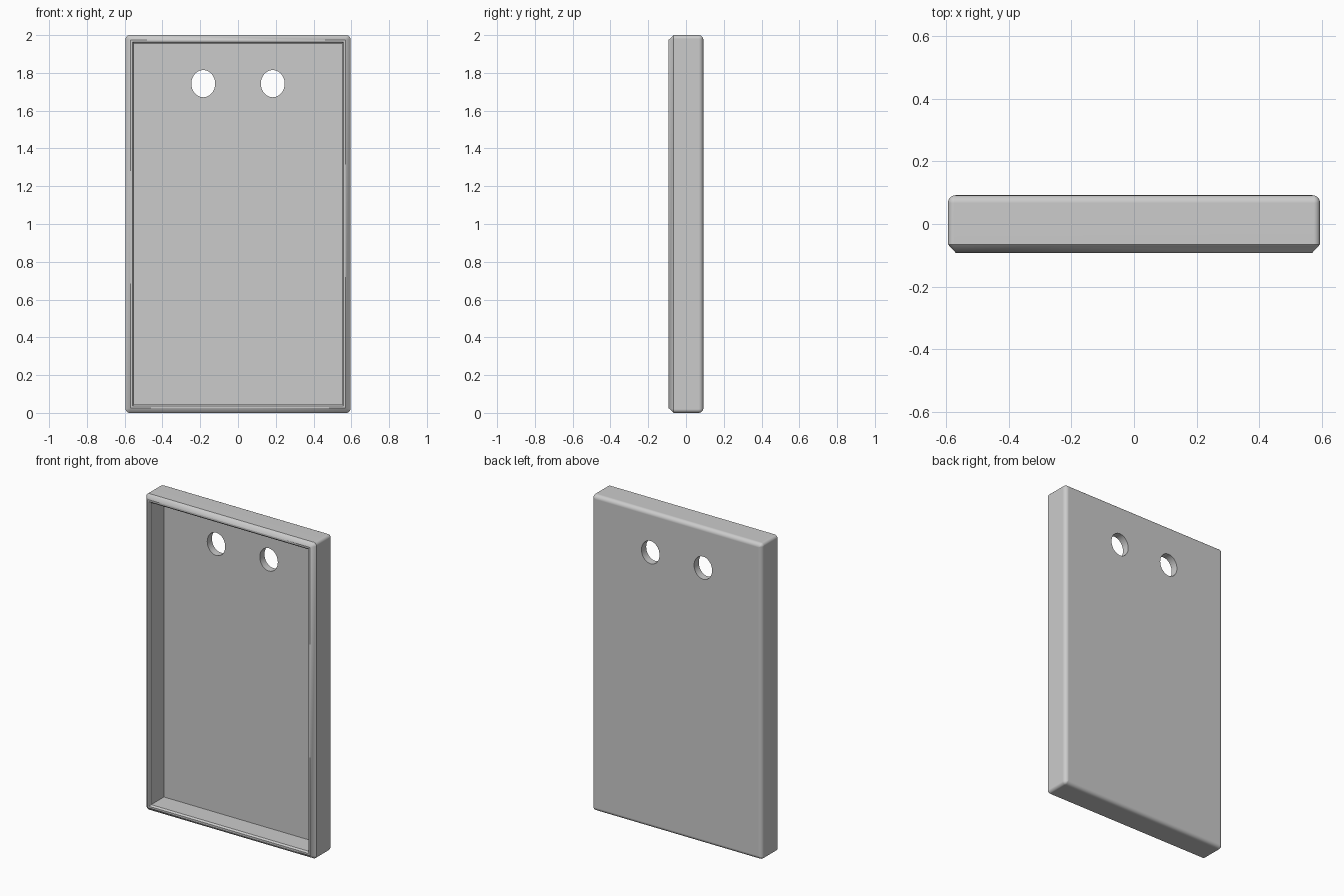
import bpy, bmesh, math

cube = bpy.data.objects.get("Cube")
if cube:
    bpy.data.objects.remove(cube, do_unlink=True)

HALF_W, HALF_D, HEIGHT = 0.595, 0.092, 2.0
CORNER, BACK_R, STEPS = 0.02, 0.025, 5

grey = bpy.data.materials.new("plain grey")
grey.use_nodes = True
colour = (0.6, 0.6, 0.6, 1)
grey.diffuse_color = colour
grey.node_tree.nodes["Principled BSDF"].inputs["Base Color"].default_value = colour


def ring(bm, inset, y):
    """Rounded rectangle in the xz plane, shrunk by inset."""
    r = max(CORNER - inset, 0.0)
    cx, cz = HALF_W - inset - r, HEIGHT / 2 - inset - r
    verts = []
    for k, (sx, sz) in enumerate([(1, 1), (-1, 1), (-1, -1), (1, -1)]):
        for s in range(STEPS + 1):
            a = math.pi / 2 * (k + s / STEPS)
            verts.append(bm.verts.new((sx * cx + r * math.cos(a), y,
                                       HEIGHT / 2 + sz * cz + r * math.sin(a))))
    return verts


# Section through the tray wall, from the inner floor over the rim to the back
profile = [(0.045, 0.045), (0.045, -0.082), (0.036, -0.092),
           (0.025, -0.092), (0.0, -0.065)]
for s in range(STEPS + 1):
    a = math.pi / 2 * s / STEPS
    profile.append((BACK_R * (1 - math.cos(a)),
                    HALF_D - BACK_R * (1 - math.sin(a))))

# Tray: bridge the rings, then close the floor and the back
bm = bmesh.new()
rings = [ring(bm, i, y) for i, y in profile]
for a, b in zip(rings, rings[1:]):
    for j in range(len(a)):
        k = (j + 1) % len(a)
        bm.faces.new((a[j], a[k], b[k], b[j]))
bm.faces.new(rings[0])
bm.faces.new(rings[-1])
bmesh.ops.remove_doubles(bm, verts=bm.verts, dist=1e-5)
bmesh.ops.recalc_face_normals(bm, faces=bm.faces)
mesh = bpy.data.meshes.new("tray")
bm.to_mesh(mesh)
bm.free()
tray = bpy.data.objects.new("tray", mesh)
bpy.context.collection.objects.link(tray)
mesh.materials.append(grey)

bpy.ops.object.select_all(action='DESELECT')

# Two oval holes through the back panel
for side, name in ((1, "left"), (-1, "right")):
    bpy.ops.mesh.primitive_cylinder_add(vertices=48, radius=1, depth=0.3,
                                        location=(side * 0.184, 0.07, 1.743),
                                        rotation=(math.pi / 2, 0, 0))
    cutter = bpy.context.object
    cutter.name = name + "_hole_cutter"
    cutter.scale = (0.063, 0.072, 1)
    cutter.hide_render = True
    cutter.data.materials.append(grey)
    bpy.context.view_layer.objects.active = tray
    cut = tray.modifiers.new(name + " hole", 'BOOLEAN')
    cut.operation, cut.solver, cut.object = 'DIFFERENCE', 'EXACT', cutter
    bpy.ops.object.modifier_apply(modifier=cut.name)
    bpy.data.objects.remove(cutter, do_unlink=True)

# Smooth the rounded edges, keep the flat panels flat
tray.select_set(True)
bpy.context.view_layer.objects.active = tray
bpy.ops.object.shade_smooth_by_angle(angle=math.radians(30))
weighted = tray.modifiers.new("flat panels", 'WEIGHTED_NORMAL')
weighted.keep_sharp = True
